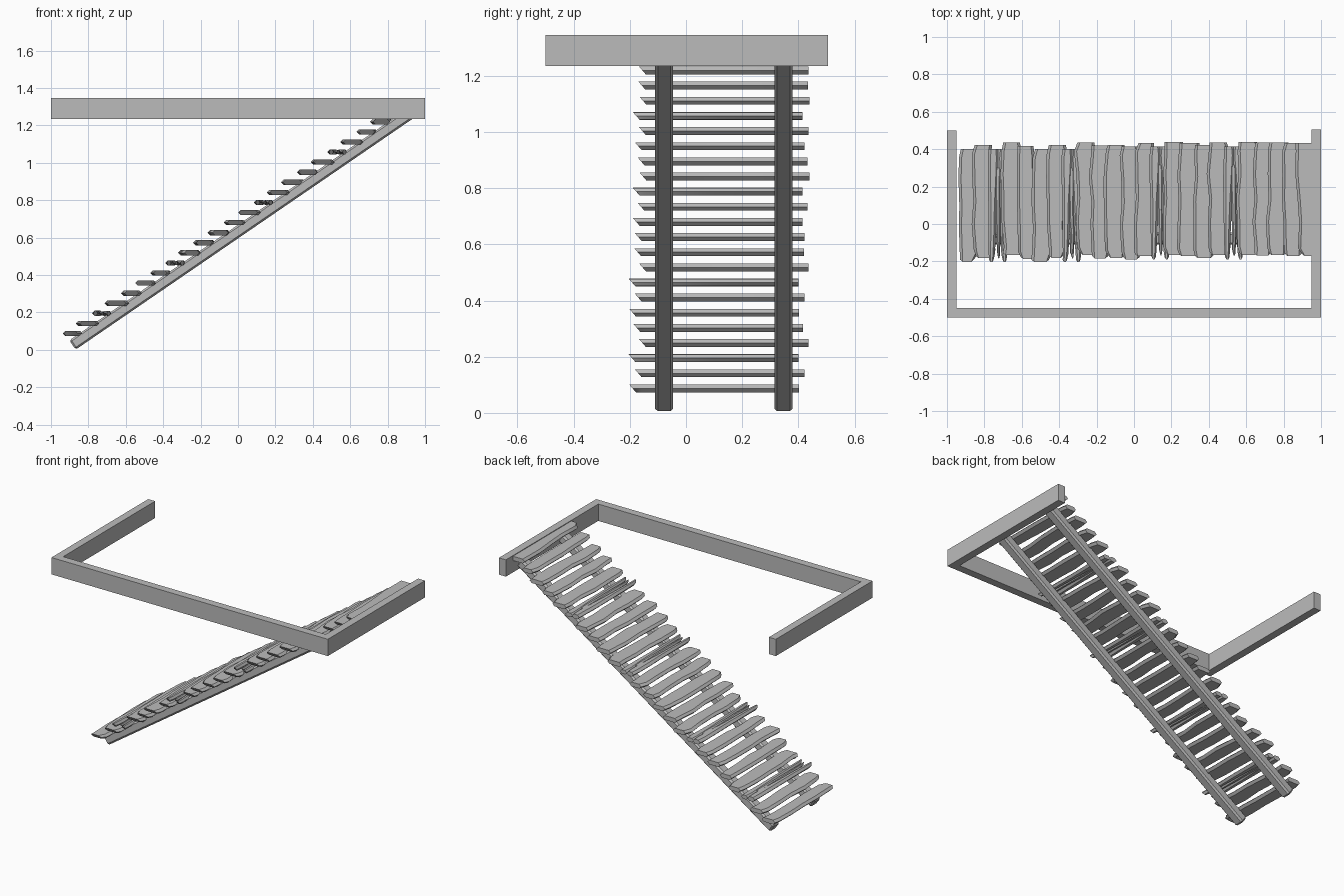
import bpy, bmesh, math, random
from mathutils import Matrix, Vector

random.seed(4)
if "Cube" in bpy.data.objects:
    bpy.data.objects.remove(bpy.data.objects["Cube"], do_unlink=True)

grey = bpy.data.materials.new("weathered_grey")
grey.use_nodes = True
COLOUR = (0.5, 0.5, 0.5, 1)
grey.diffuse_color = COLOUR
grey.node_tree.nodes["Principled BSDF"].inputs["Base Color"].default_value = COLOUR


def finish(name, bm, angle=35):
    bmesh.ops.recalc_face_normals(bm, faces=bm.faces)
    mesh = bpy.data.meshes.new(name)
    bm.to_mesh(mesh)
    bm.free()
    mesh.materials.append(grey)
    obj = bpy.data.objects.new(name, mesh)
    bpy.context.collection.objects.link(obj)
    bpy.ops.object.select_all(action='DESELECT')
    obj.select_set(True)
    bpy.context.view_layer.objects.active = obj
    bpy.ops.object.shade_smooth_by_angle(angle=math.radians(angle))
    return obj


def loft(bm, sections):
    """Skin a list of equal-length point rings and cap both ends."""
    rings = [[bm.verts.new(p) for p in ring] for ring in sections]
    for a, b in zip(rings, rings[1:]):
        for i in range(len(a)):
            j = (i + 1) % len(a)
            bm.faces.new((a[i], a[j], b[j], b[i]))
    bm.faces.new(rings[0])
    bm.faces.new(rings[-1])


# Open three-sided frame with mitred corners
BOTTOM, TOP, BAR = 1.235, 1.345, 0.05
path = [(-1, 0.5, 1, 0), (-1, -0.5, 1, 1), (1, -0.5, -1, 1), (1, 0.505, -1, 0)]
rings = []
for x, y, dx, dy in path:
    xi, yi = x + dx * BAR, y + dy * BAR
    rings.append([(x, y, BOTTOM), (x, y, TOP), (xi, yi, TOP), (xi, yi, BOTTOM)])
bm = bmesh.new()
loft(bm, rings)
finish("landing_frame", bm)

# Two sloping stringers with chamfered edges
start = Vector((-0.885, 0, 0.0255))
SLOPE = math.atan(0.685)
LENGTH = 2.22
for name, y in (("front_stringer", -0.078), ("back_stringer", 0.347)):
    bm = bmesh.new()
    bmesh.ops.create_cube(bm, size=1)
    bmesh.ops.scale(bm, vec=(LENGTH, 0.065, 0.06), verts=bm.verts)
    bmesh.ops.bevel(bm, geom=bm.edges[:], offset=0.01, segments=1, affect='EDGES')
    place = (Matrix.Translation(start + Vector((0, y, 0)))
             @ Matrix.Rotation(-SLOPE, 4, 'Y')
             @ Matrix.Translation((LENGTH / 2, 0, 0)))
    bmesh.ops.transform(bm, matrix=place, verts=bm.verts)
    finish(name, bm)


def plank(bm, x, z, y0, y1, shift, width, wobble=0.006, half=0.014):
    """Rough plank along y; shift and width run from front end to back end."""
    rings = []
    stations = (0, 0.07, 0.3, 0.5, 0.72, 0.92, 1)
    for t in stations:
        end = 0.82 if t in (0, 1) else 1
        w = (width[0] + (width[1] - width[0]) * t) * end
        w += random.uniform(-wobble, wobble) * 0.7
        cx = x + shift[0] + (shift[1] - shift[0]) * t + random.uniform(-wobble, wobble)
        y = y0 + (y1 - y0) * t
        slant = 0.012 if t == 0 else 0
        c = min(0.014, w * 0.6)
        profile = ((-w, 0), (c - w, half), (w - c, half),
                   (w, 0), (w - c, -half), (c - w, -half))
        rings.append([(cx + px, y - slant * (pz / half - 1), z + pz) for px, pz in profile])
    loft(bm, rings)


# Treads: uneven planks, a few of them split at the front end
centres = (0.1, 0.12, 0.098, 0.135, 0.115, 0.1, 0.12, 0.098, 0.135, 0.118, 0.12, 0.113,
           0.13, 0.113, 0.137, 0.13, 0.12, 0.135, 0.113, 0.137, 0.133, 0.135, 0.13, 0.13)
split_treads = (2, 7, 13, 18)
for i, centre in enumerate(centres):
    x = -0.885 + 0.0787 * i
    z = 0.087 + 0.0539 * i
    y0, y1 = centre - 0.302, centre + 0.302
    bm = bmesh.new()
    if i in split_treads:
        plank(bm, x, z, y0, y1, (-0.034, -0.022), (0.014, 0.032), 0.002)
        plank(bm, x, z, y0 + 0.02, y1 - 0.1, (0.004, 0), (0.008, 0.02), 0.002, 0.011)
        plank(bm, x, z, y0, y1, (0.036, 0.024), (0.013, 0.032), 0.002, 0.013)
        name = "split_tread"
    else:
        lean = random.uniform(-0.006, 0.006)
        plank(bm, x, z, y0, y1, (lean, -lean),
              (random.uniform(0.048, 0.058), random.uniform(0.05, 0.06)))
        name = "tread"
    finish(f"{name}_{i + 1}", bm)
